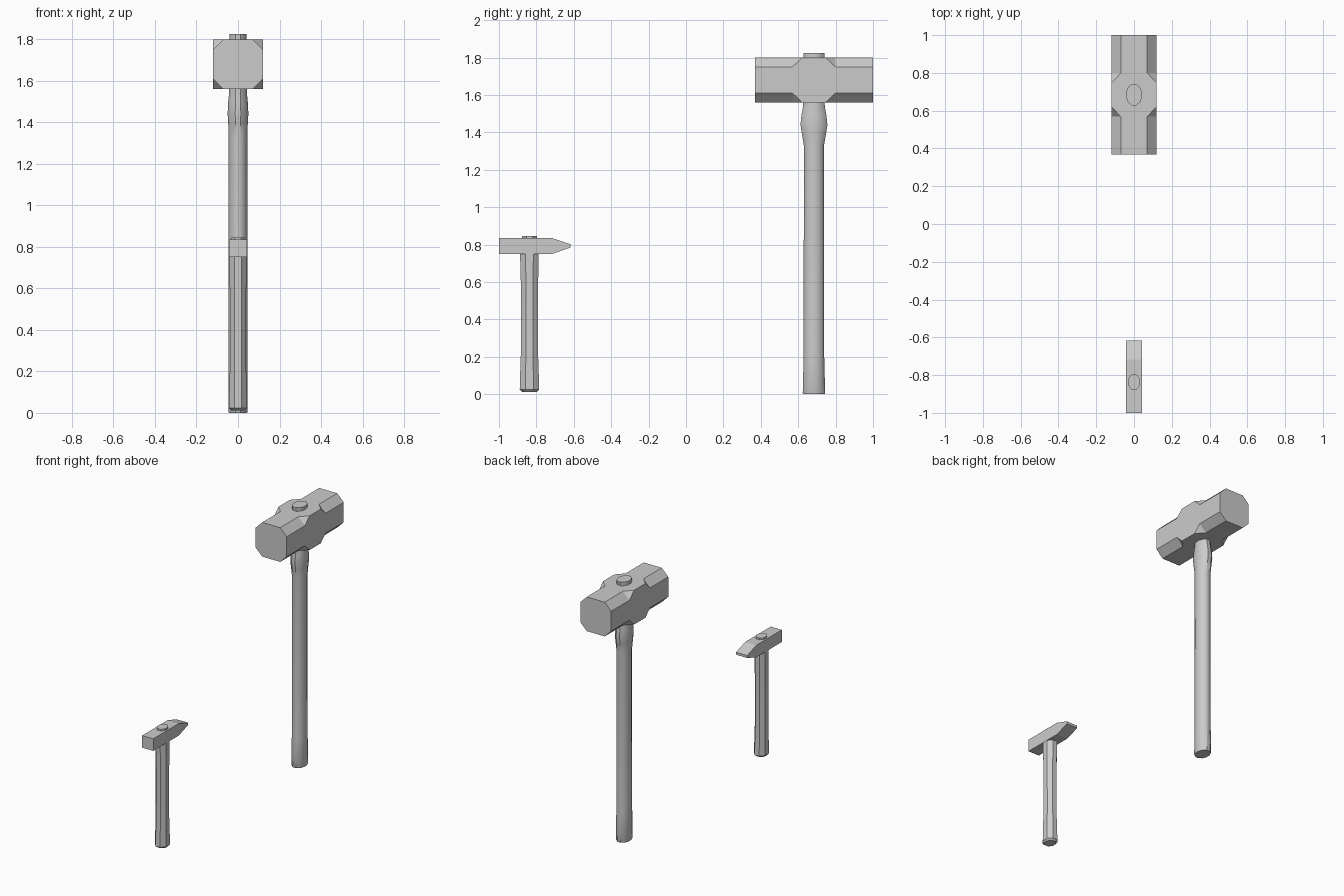
import bpy
import bmesh
from math import cos, sin, pi, radians

if "Cube" in bpy.data.objects:
    bpy.data.objects.remove(bpy.data.objects["Cube"])

GREY = (0.6, 0.6, 0.6, 1.0)
grey = bpy.data.materials.new("plain grey")
grey.diffuse_color = GREY
grey.use_nodes = True
grey.node_tree.nodes["Principled BSDF"].inputs["Base Color"].default_value = GREY


def finish(name, bm, smooth=None):
    bmesh.ops.recalc_face_normals(bm, faces=bm.faces)
    mesh = bpy.data.meshes.new(name)
    bm.to_mesh(mesh)
    bm.free()
    mesh.materials.append(grey)
    obj = bpy.data.objects.new(name, mesh)
    bpy.context.collection.objects.link(obj)
    if smooth:
        bpy.ops.object.select_all(action="DESELECT")
        obj.select_set(True)
        bpy.context.view_layer.objects.active = obj
        bpy.ops.object.shade_smooth_by_angle(angle=radians(smooth))
    return obj


def oval_loft(name, y, rings, sides):
    """Vertical oval shaft; each ring is (z, half width x, half depth y)."""
    bm = bmesh.new()
    loops = []
    for z, rx, ry in rings:
        angles = [2 * pi * (i + 0.5) / sides for i in range(sides)]
        fit = cos(pi / sides)
        loops.append([bm.verts.new((rx * cos(a) / fit, y + ry * sin(a) / fit, z))
                      for a in angles])
    for low, high in zip(loops, loops[1:]):
        for i in range(sides):
            j = (i + 1) % sides
            bm.faces.new((low[i], low[j], high[j], high[i]))
    bm.faces.new(loops[0])
    bm.faces.new(loops[-1])
    return finish(name, bm, 35)


def sledge_head(name, y, z, half, length, cut, flat, shoulder):
    """Square block with chamfered corners that swell to a full square middle."""
    bm = bmesh.new()

    def corner(sx, sz, dy, c):
        if c == 0:
            v = bm.verts.new((sx * half, y + dy, z + sz * half))
            return [v, v]
        pair = [bm.verts.new((sx * half, y + dy, z + sz * (half - c))),
                bm.verts.new((sx * (half - c), y + dy, z + sz * half))]
        return pair if sx * sz > 0 else pair[::-1]

    stations = [(-length, cut), (-shoulder, cut), (-flat, 0),
                (flat, 0), (shoulder, cut), (length, cut)]
    loops = []
    for dy, c in stations:
        loop = []
        for sx, sz in ((1, 1), (-1, 1), (-1, -1), (1, -1)):
            loop += corner(sx, sz, dy, c)
        loops.append(loop)
    for a, b in zip(loops, loops[1:]):
        for i in range(8):
            j = (i + 1) % 8
            ring = list(dict.fromkeys((a[i], a[j], b[j], b[i])))
            if len(ring) > 2:
                bm.faces.new(ring)
    bm.faces.new(loops[0])
    bm.faces.new(loops[-1])
    return finish(name, bm)


def side_extrude(name, profile, half):
    """Extrude a (y, z) outline across x."""
    bm = bmesh.new()
    face = bm.faces.new([bm.verts.new((-half, y, z)) for y, z in profile])
    out = bmesh.ops.extrude_face_region(bm, geom=[face])["geom"]
    verts = [v for v in out if isinstance(v, bmesh.types.BMVert)]
    bmesh.ops.translate(bm, verts=verts, vec=(2 * half, 0, 0))
    return finish(name, bm)


# Sledgehammer
SLEDGE_Y = 0.684
sledge_head("sledge_head", SLEDGE_Y, 1.68, 0.12, 0.316, 0.05, 0.062, 0.115)
oval_loft("sledge_handle", SLEDGE_Y, [
    (0.0, 0.044, 0.058), (0.006, 0.046, 0.06), (0.2, 0.046, 0.055),
    (1.33, 0.045, 0.054), (1.39, 0.047, 0.064), (1.44, 0.05, 0.072),
    (1.49, 0.048, 0.067), (1.54, 0.043, 0.058), (1.6, 0.042, 0.056)], 12)
oval_loft("sledge_handle_peg", SLEDGE_Y, [
    (1.78, 0.042, 0.056), (1.825, 0.042, 0.056)], 12)

# Small cross-peen hammer
SMALL_Y = -0.837
side_extrude("small_head", [
    (-1.0, 0.75), (-0.717, 0.75), (-0.617, 0.784),
    (-0.617, 0.802), (-0.717, 0.835), (-1.0, 0.835)], 0.043)
oval_loft("small_handle", SMALL_Y, [
    (0.012, 0.034, 0.038), (0.024, 0.043, 0.052), (0.1, 0.042, 0.05),
    (0.22, 0.039, 0.046), (0.55, 0.039, 0.045), (0.7, 0.041, 0.049),
    (0.77, 0.041, 0.05)], 8)
oval_loft("small_handle_peg", SMALL_Y, [
    (0.82, 0.032, 0.04), (0.846, 0.032, 0.04)], 8)
